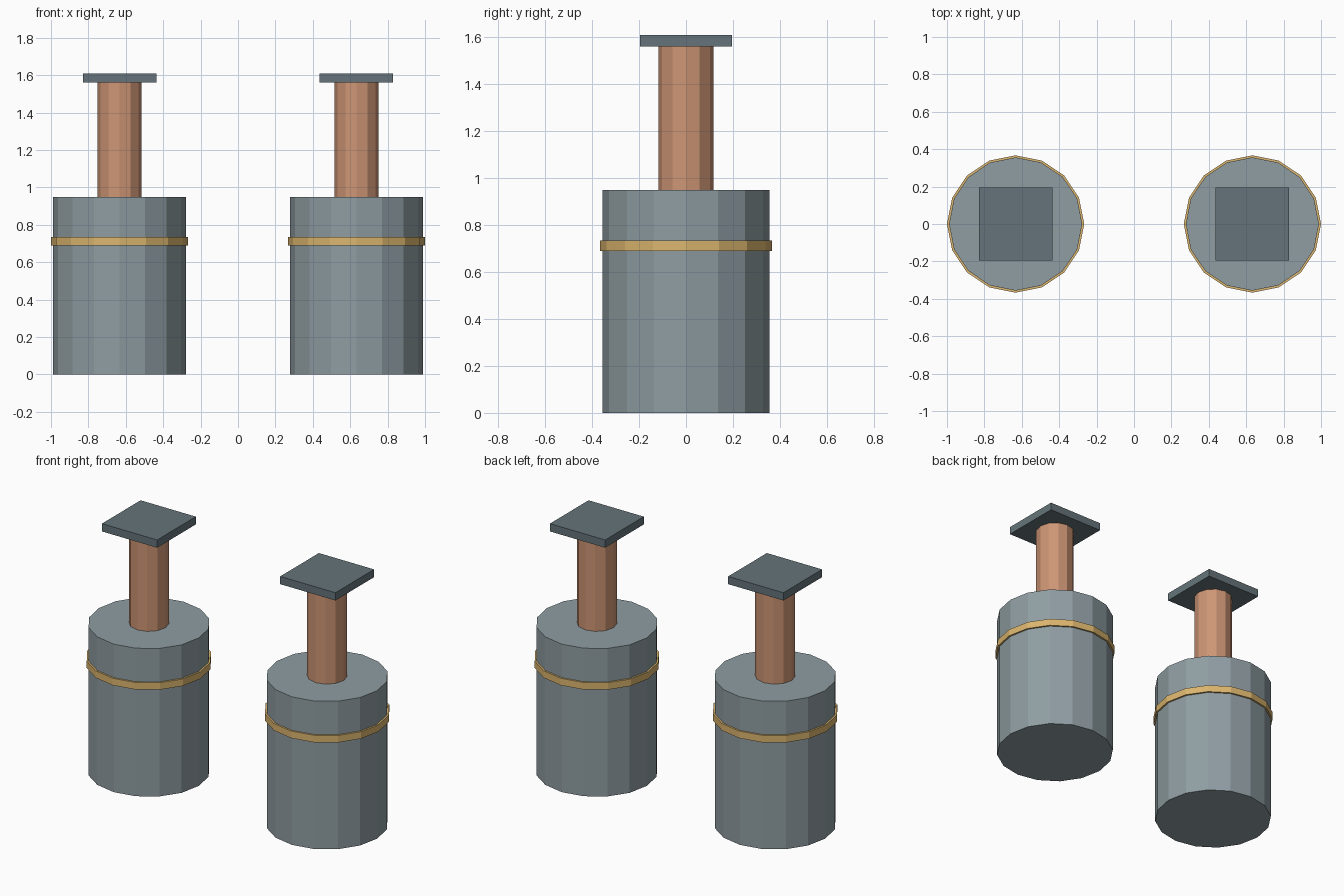
import bpy

cube = bpy.data.objects.get("Cube")
if cube:
    bpy.data.objects.remove(cube, do_unlink=True)


def srgb(r, g, b):
    lin = [((c / 255 + 0.055) / 1.055) ** 2.4 for c in (r, g, b)]
    return (*lin, 1.0)


def material(name, colour):
    mat = bpy.data.materials.new(name)
    mat.use_nodes = True
    mat.diffuse_color = colour
    bsdf = mat.node_tree.nodes["Principled BSDF"]
    bsdf.inputs["Base Color"].default_value = colour
    return mat


steel = material("grey steel", srgb(143, 157, 162))
copper = material("copper", srgb(205, 149, 117))
brass = material("brass", srgb(219, 181, 110))
slate = material("dark slate", srgb(101, 116, 122))


def finish(name, mat):
    obj = bpy.context.object
    obj.name = name
    obj.data.name = name
    obj.data.materials.append(mat)


def cylinder(name, x, radius, bottom, top, sides, mat):
    bpy.ops.mesh.primitive_cylinder_add(
        vertices=sides, radius=radius, depth=top - bottom,
        location=(x, 0, (bottom + top) / 2))
    finish(name, mat)


def plate(name, x, size, bottom, top, mat):
    bpy.ops.mesh.primitive_cube_add(size=1, location=(x, 0, (bottom + top) / 2))
    obj = bpy.context.object
    obj.scale = (size, size, top - bottom)
    bpy.ops.object.transform_apply(location=False, rotation=False, scale=True)
    finish(name, mat)


# Two identical pistons, one on each side
for side, x in (("left", 0.633), ("right", -0.633)):
    cylinder(side + "_barrel", x, 0.356, 0, 0.95, 16, steel)
    cylinder(side + "_band", x, 0.367, 0.69, 0.735, 16, brass)
    cylinder(side + "_rod", x, 0.117, 0.95, 1.56, 12, copper)
    plate(side + "_top_plate", x, 0.392, 1.56, 1.61, slate)
